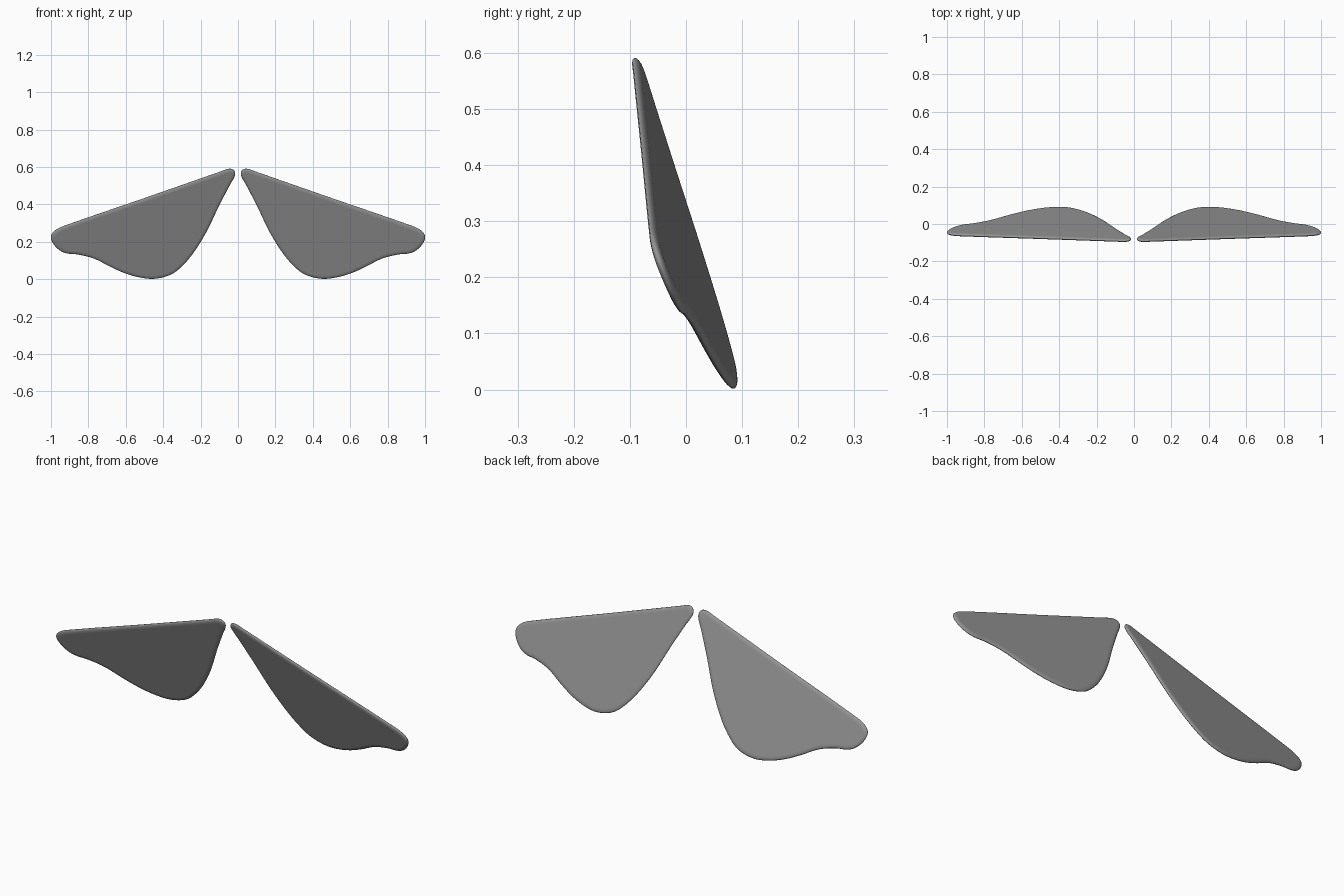
import bpy
import bmesh
from math import sin, cos, pi
from mathutils import Vector
from mathutils.geometry import interpolate_bezier

cube = bpy.data.objects.get("Cube")
if cube:
    bpy.data.objects.remove(cube, do_unlink=True)

grey = bpy.data.materials.new("plain grey")
grey.use_nodes = True
grey.diffuse_color = (0.3, 0.3, 0.3, 1)
grey.node_tree.nodes["Principled BSDF"].inputs["Base Color"].default_value = (0.3, 0.3, 0.3, 1)

# Wing outline (x, z), clockwise from the inner top corner
OUTLINE = [(.015, .568), (.027, .587), (.052, .59), (.096, .575), (.5, .434),
           (.914, .291), (.973, .265), (1, .232), (.988, .19), (.95, .152),
           (.91, .137), (.856, .132), (.77, .11), (.674, .062), (.6, .03),
           (.524, .009), (.45, .002), (.374, .018), (.32, .05), (.246, .13),
           (.17, .25), (.107, .38), (.048, .495), (.02, .545)]
STEPS = 5           # curve samples per outline span
HALF = 0.008        # half the thickness
ROUND = 0.018       # width of the rounded rim
SLOPE_X, SLOPE_Z = -0.093, -0.368   # lean of the wing plane
NORMAL = Vector((-SLOPE_X, 1, -SLOPE_Z)).normalized()


def smooth_loop(points):
    """Closed smooth curve through the points."""
    pts = [Vector(p) for p in points]
    n = len(pts)
    tangents = [(pts[(i + 1) % n] - pts[i - 1]).normalized() for i in range(n)]
    loop = []
    for i in range(n):
        a, b = pts[i], pts[(i + 1) % n]
        reach = (b - a).length / 3
        span = interpolate_bezier(a, a + tangents[i] * reach,
                                  b - tangents[(i + 1) % n] * reach, b, STEPS + 1)
        loop += [Vector(p[:2]) for p in span[:-1]]
    return loop


def make_wing(name, side):
    loop = smooth_loop(OUTLINE)
    n = len(loop)
    bm = bmesh.new()
    rings = []
    # Rings sweep round the rim from the front face to the back face
    for k in range(-4, 5):
        angle = k * pi / 8
        inset = ROUND * (1 - cos(angle))
        ring = []
        for i, p in enumerate(loop):
            t = (loop[(i + 1) % n] - loop[i - 1]).normalized()
            q = p + Vector((t.y, -t.x)) * inset
            y = -0.087 + SLOPE_X * (q.x - 0.03) + SLOPE_Z * (q.y - 0.58)
            co = Vector((q.x, y, q.y)) + NORMAL * HALF * sin(angle)
            ring.append(bm.verts.new((co.x * side, co.y, co.z)))
        rings.append(ring)
    for low, high in zip(rings, rings[1:]):
        for i in range(n):
            j = (i + 1) % n
            bm.faces.new((low[i], low[j], high[j], high[i]))
    # Flat front and back faces
    bm.faces.new(rings[0])
    bm.faces.new(rings[-1])
    bmesh.ops.recalc_face_normals(bm, faces=bm.faces)
    for face in bm.faces:
        face.smooth = len(face.verts) == 4
    mesh = bpy.data.meshes.new(name)
    bm.to_mesh(mesh)
    bm.free()
    mesh.materials.append(grey)
    bpy.context.collection.objects.link(bpy.data.objects.new(name, mesh))


make_wing("left_wing", 1)
make_wing("right_wing", -1)
